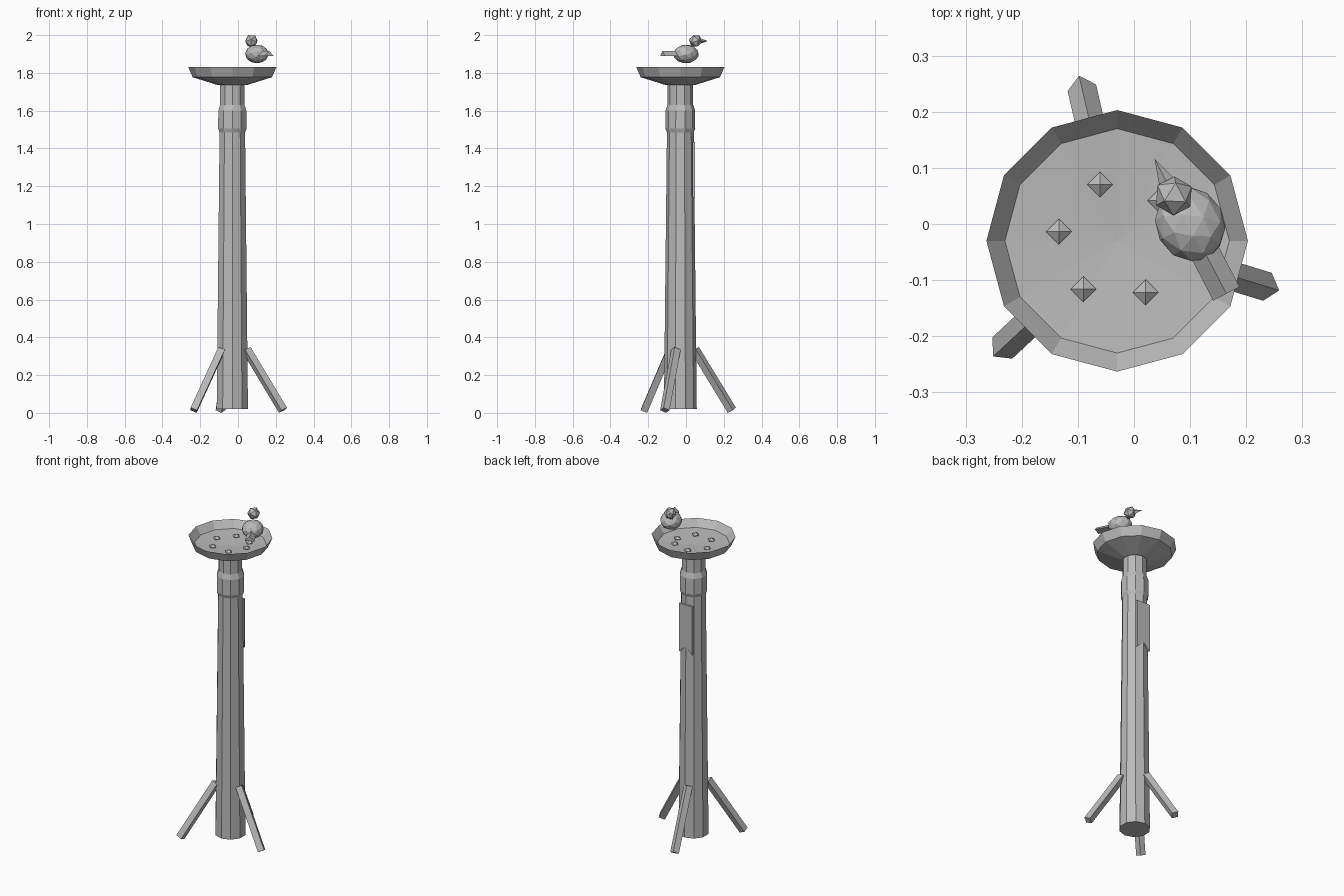
import bpy, bmesh, math
from mathutils import Matrix, Vector

old = bpy.data.objects.get("Cube")
if old:
    bpy.data.objects.remove(old)

stone = bpy.data.materials.new("plain grey")
stone.use_nodes = True
GREY = (0.5, 0.5, 0.5, 1)
stone.diffuse_color = GREY
stone.node_tree.nodes["Principled BSDF"].inputs["Base Color"].default_value = GREY

CX = CY = -0.03          # axis of the post
HEADING = math.radians(117.5)   # direction the bird faces


def finish(name, bm, matrix=Matrix()):
    bmesh.ops.recalc_face_normals(bm, faces=bm.faces)
    mesh = bpy.data.meshes.new(name)
    bm.to_mesh(mesh)
    bm.free()
    mesh.materials.append(stone)
    obj = bpy.data.objects.new(name, mesh)
    obj.matrix_world = matrix
    bpy.context.collection.objects.link(obj)
    return obj


def lathe(name, profile, sides, start):
    """Turn (radius, height) points about the post axis; radius 0 makes a tip."""
    bm = bmesh.new()
    rings = []
    for r, z in profile:
        count = sides if r > 0 else 1
        rings.append([bm.verts.new((r * math.cos(start + math.tau * i / sides),
                                    r * math.sin(start + math.tau * i / sides), z))
                      for i in range(count)])
    for a, b in zip(rings, rings[1:]):
        for i in range(sides):
            j = (i + 1) % sides
            quad = [a[i % len(a)], a[j % len(a)], b[j % len(b)], b[i % len(b)]]
            bm.faces.new(list(dict.fromkeys(quad)))
    for ring in (rings[0], rings[-1]):
        if len(ring) > 1:
            bm.faces.new(ring)
    return finish(name, bm, Matrix.Translation((CX, CY, 0)))


def rod(name, start, end, r1, r2, sides, spin=0.0, flat=1.0):
    """Straight prism or cone between two points."""
    start, end = Vector(start), Vector(end)
    axis = end - start
    bm = bmesh.new()
    bmesh.ops.create_cone(bm, cap_ends=True, segments=sides, radius1=r1,
                          radius2=r2, depth=axis.length)
    bmesh.ops.rotate(bm, verts=bm.verts, matrix=Matrix.Rotation(spin, 3, 'Z'))
    bmesh.ops.scale(bm, verts=bm.verts, vec=(1, flat, 1))
    turn = axis.to_track_quat('Z', 'Y').to_matrix().to_4x4()
    return finish(name, bm, Matrix.Translation((start + end) / 2) @ turn)


def ball(name, centre, size, detail):
    """Faceted ball with an edge on top, turned to the bird's heading."""
    bm = bmesh.new()
    bmesh.ops.create_icosphere(bm, subdivisions=detail, radius=1)
    tilt = math.atan(2) / 2
    bmesh.ops.rotate(bm, verts=bm.verts, matrix=Matrix.Rotation(tilt, 3, 'Y'))
    bmesh.ops.rotate(bm, verts=bm.verts, matrix=Matrix.Rotation(math.pi / 2, 3, 'Z'))
    bmesh.ops.scale(bm, verts=bm.verts, vec=size)
    return finish(name, bm, Matrix.Translation(centre) @ Matrix.Rotation(HEADING, 4, 'Z'))


def around(angle, r, z):
    return (CX + r * math.cos(angle), CY + r * math.sin(angle), z)


# Post with collar
lathe("post", [(0.087, 0.02), (0.071, 1.485), (0.079, 1.505), (0.078, 1.60),
               (0.068, 1.63), (0.068, 1.745)], 10, math.pi / 2)

# Shallow dish
lathe("dish", [(0.075, 1.735), (0.21, 1.777), (0.233, 1.83),
               (0.2, 1.787), (0, 1.775)], 12, 0)

# Three splayed struts with diamond sections
for i in range(3):
    a = math.radians(103 + 120 * i)
    rod(f"strut_{i + 1}", around(a, 0.28, 0.014), around(a, 0.079, 0.335),
        0.026, 0.026, 4)

# Seeds in the dish
for i in range(6):
    bm = bmesh.new()
    r = 0.023
    tips = [bm.verts.new((0, 0, s * r * 0.6)) for s in (-1, 1)]
    belt = [bm.verts.new((r * math.cos(k * math.pi / 2),
                          r * math.sin(k * math.pi / 2), 0)) for k in range(4)]
    for tip in tips:
        for k in range(4):
            bm.faces.new((belt[k], belt[(k + 1) % 4], tip))
    seat = around(math.radians(43 + 64 * i), 0.105, 1.787)
    finish(f"seed_{i + 1}", bm, Matrix.Translation(seat))

# Notched pennant on the back of the post
bm = bmesh.new()
outline = [(-0.045, 1.435), (0.045, 1.435), (0.045, 1.14), (0, 1.18), (-0.045, 1.14)]
panel = bm.faces.new([bm.verts.new((CX + x, 0.035, z)) for x, z in outline])
grown = bmesh.ops.extrude_face_region(bm, geom=[panel])
bmesh.ops.translate(bm, vec=(0, 0.012, 0),
                    verts=[g for g in grown["geom"] if isinstance(g, bmesh.types.BMVert)])
if not panel.is_valid or len(bm.faces) < 7:
    bm.faces.new([v for v in bm.verts if v.co.y < 0.04])
finish("pennant", bm)

# Bird
ahead = Vector((math.cos(HEADING), math.sin(HEADING), 0))
body = Vector((0.1, 0, 1.90))
head = Vector((0.071, 0.05, 1.969))
ball("bird_body", body, (0.07, 0.061, 0.05), 2)
ball("bird_head", head, (0.036, 0.036, 0.036), 1)
rod("bird_beak", head + ahead * 0.03, head + ahead * 0.074, 0.014, 0, 4)

# Roof-shaped tail
bm = bmesh.new()
ends = [[bm.verts.new((x, y, z)) for y, z in ((-0.0265, 1.89), (0.0265, 1.89), (0, 1.917))]
        for x in (-0.04, -0.14)]
for end in ends:
    bm.faces.new(end)
for i in range(3):
    j = (i + 1) % 3
    bm.faces.new((ends[0][i], ends[0][j], ends[1][j], ends[1][i]))
finish("bird_tail", bm,
       Matrix.Translation((body.x, body.y, 0)) @ Matrix.Rotation(HEADING, 4, 'Z'))
